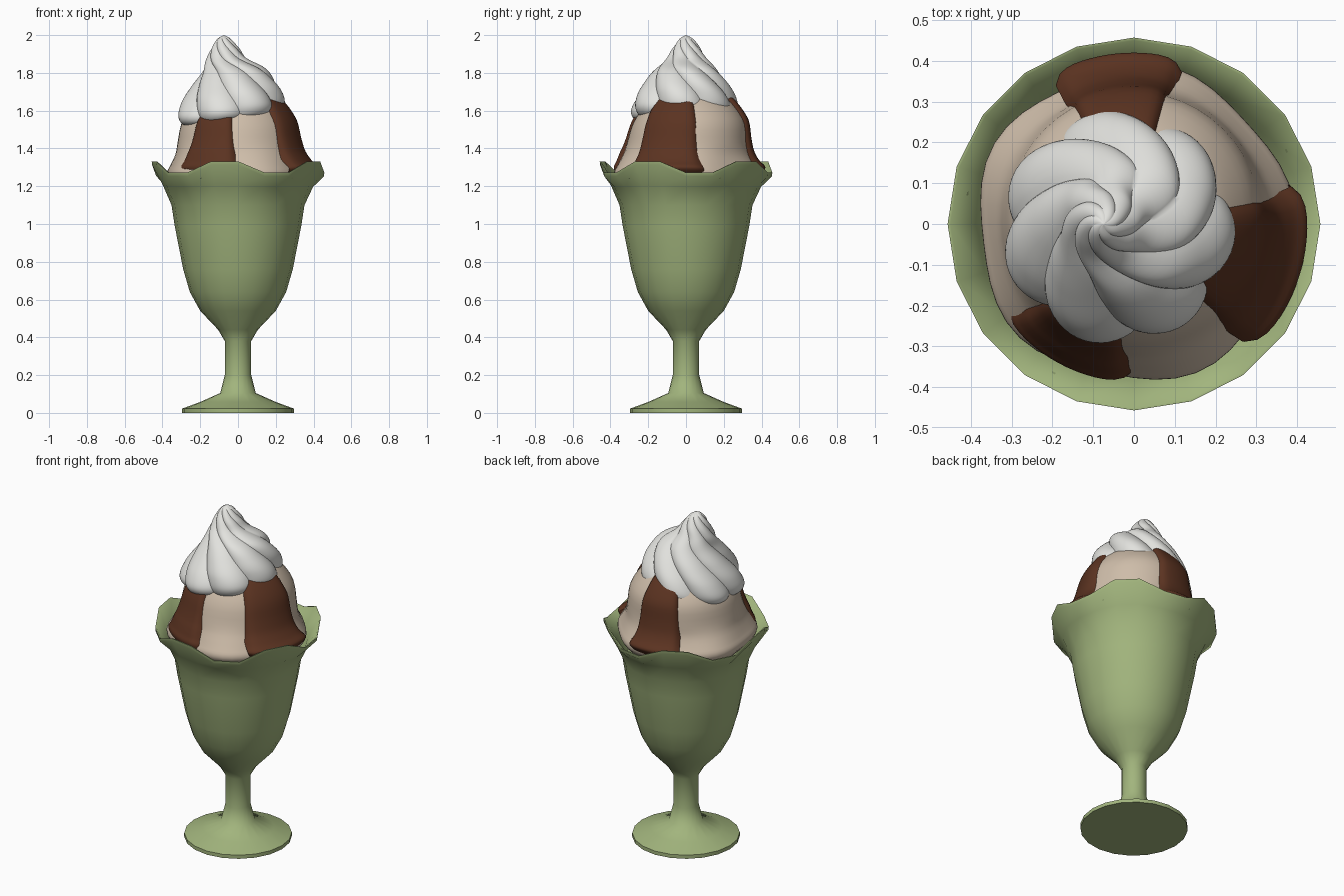
import bpy, bmesh, math
from math import sin, cos, pi, radians

if "Cube" in bpy.data.objects:
    bpy.data.objects.remove(bpy.data.objects["Cube"])


def material(name, rgb):
    m = bpy.data.materials.new(name)
    m.diffuse_color = (*rgb, 1)
    m.use_nodes = True
    m.node_tree.nodes["Principled BSDF"].inputs["Base Color"].default_value = m.diffuse_color
    return m


GREEN = material("green_glass", (0.36, 0.46, 0.205))
CREAM = material("white_cream", (0.76, 0.76, 0.73))
VANILLA = material("pale_ice_cream", (0.62, 0.51, 0.40))
SAUCE = material("chocolate_sauce", (0.105, 0.033, 0.015))


def grid(name, rows, mat, closed=True, angle=35):
    """Skin rows of points; closed rows join end to start."""
    bm = bmesh.new()
    vs = [[bm.verts.new(p) for p in row] for row in rows]
    n = len(rows[0])
    for a, b in zip(vs, vs[1:]):
        for j in range(n if closed else n - 1):
            k = (j + 1) % n
            bm.faces.new((a[j], a[k], b[k], b[j]))
    bmesh.ops.remove_doubles(bm, verts=bm.verts, dist=1e-5)
    bmesh.ops.recalc_face_normals(bm, faces=bm.faces)
    me = bpy.data.meshes.new(name)
    bm.to_mesh(me)
    bm.free()
    ob = bpy.data.objects.new(name, me)
    bpy.context.collection.objects.link(ob)
    me.materials.append(mat)
    bpy.ops.object.select_all(action='DESELECT')
    ob.select_set(True)
    bpy.context.view_layer.objects.active = ob
    bpy.ops.object.shade_smooth_by_angle(angle=radians(angle))
    return ob


def spline(pts, steps):
    """Catmull-Rom curve through tuples of any length."""
    out = []
    ext = [pts[0]] + pts + [pts[-1]]
    for i in range(len(pts) - 1):
        p0, p1, p2, p3 = ext[i:i + 4]
        for s in range(steps):
            t = s / steps
            out.append(tuple(0.5 * (2 * b + (c - a) * t + (2 * a - 5 * b + 4 * c - d) * t * t
                                    + (3 * b - a - 3 * c + d) * t ** 3)
                             for a, b, c, d in zip(p0, p1, p2, p3)))
    return out + [pts[-1]]


def clamp(v):
    return max(0, min(1, v))


def lean(z):
    """The scoop leans slightly to the back near its top."""
    return 0.02 * clamp((z - 1.35) / 0.2)


# Sundae glass: 20-sided lathe, rim with five scallops (third value = wave height)
profile = [(0, 0, 0), (0.297, 0, 0), (0.297, 0.022, 0), (0.2, 0.058, 0), (0.094, 0.105, 0),
           (0.07, 0.2, 0), (0.07, 0.38, 0), (0.105, 0.44, 0), (0.2, 0.54, 0), (0.255, 0.64, 0),
           (0.29, 0.76, 0), (0.335, 0.99, 0), (0.352, 1.1, 0), (0.397, 1.2, 0.004),
           (0.455, 1.283, 0.03), (0.457, 1.302, 0.03), (0.45, 1.302, 0.03), (0.385, 1.2, 0.004),
           (0.335, 1.09, 0), (0, 1.09, 0)]
rows = []
for r, z, w in profile:
    row = []
    for k in range(20):
        up = w if k % 4 in (2, 3) else -w
        row.append((r * cos(k * pi / 10), r * sin(k * pi / 10), z + up))
    rows.append(row)
grid("sundae_glass", rows, GREEN, angle=58)

# Ice cream scoop: dome with a slightly wavy skirt
dome = [(0, 1.73), (0.1, 1.714), (0.19, 1.672), (0.252, 1.61), (0.3, 1.53), (0.32, 1.43),
        (0.335, 1.37), (0.365, 1.31), (0.383, 1.275), (0.375, 1.24), (0.32, 1.18)]
rows = []
for r, z in spline(dome, 3):
    f = 0.012 * clamp((1.42 - z) / 0.12)
    rows.append([((r + f * sin(5 * a + 1)) * cos(a), (r + f * sin(5 * a + 1)) * sin(a) + lean(z), z)
                 for a in (2 * pi * k / 48 for k in range(48))])
grid("ice_cream_scoop", rows, VANILLA, angle=60)

# Sauce drips: patches lying on the dome, edges rolled under
DRIP = [(0.15, 1.69), (0.2, 1.69), (0.258, 1.635), (0.312, 1.55), (0.337, 1.45),
        (0.358, 1.385), (0.39, 1.335), (0.42, 1.302), (0.40, 1.268), (0.35, 1.22)]


def sauce_drip(name, start, end, reach, top_twist, top_scale):
    rows = []
    path = spline(DRIP, 4)
    for i, (r, z) in enumerate(path):
        t = i / (len(path) - 1)
        if r > 0.36:
            r = 0.36 + (r - 0.36) * (reach - 0.36) / 0.06
        mid = (start + end) / 2 + top_twist * (1 - t)
        half = (end - start) / 2 * (0.9 + 0.1 * t) * (top_scale + (1 - top_scale) * t)
        row = []
        for j in range(17):
            u = -1 + j / 8
            edge = abs(u) ** 8
            a = radians(mid + half * u)
            rr = r - 0.03 * edge
            row.append((rr * cos(a), rr * sin(a) + lean(z), z - 0.025 * edge * (1 - t)))
        rows.append(row)
    grid(name, rows, SAUCE, closed=False, angle=60)


sauce_drip("sauce_drip_back", 72, 119, 0.42, 2, 1.1)
sauce_drip("sauce_drip_right", -44, 16, 0.425, -12, 1.15)
sauce_drip("sauce_drip_front", 208, 272, 0.388, 6, 0.6)

# Whipped cream: twisted lobes, each row = centre x, centre y, radius, z, twist
swirl = [(-0.04, -0.01, 0.18, 1.555, 0), (-0.04, -0.01, 0.255, 1.555, 0.0),
         (-0.04, -0.01, 0.285, 1.6, 0.05), (-0.035, -0.005, 0.268, 1.67, 0.22),
         (-0.025, 0, 0.222, 1.745, 0.5), (-0.025, 0, 0.168, 1.815, 0.85),
         (-0.06, 0.003, 0.108, 1.875, 1.3), (-0.068, 0.003, 0.074, 1.93, 1.8),
         (-0.073, 0.002, 0.036, 1.98, 2.4), (-0.075, 0, 0.0, 2.0, 2.9)]
LOBES, PER = 7, 14
rows = []
for cx, cy, R, z, tw in spline(swirl, 6):
    row = []
    R = max(R, 0)
    tilt = 0.13 * clamp((1.95 - z) / 0.3)
    for k in range(LOBES * PER):
        lobe = sin(pi * (k % PER) / PER) ** 0.85
        a = 2 * pi * k / (LOBES * PER) - tw + 0.45
        r = R * (0.88 + 0.13 * lobe)
        x, y = cx + r * cos(a), cy + r * sin(a)
        row.append((x, y, z + tilt * (x - cx)))
    rows.append(row)
grid("whipped_cream", rows, CREAM, angle=45)
